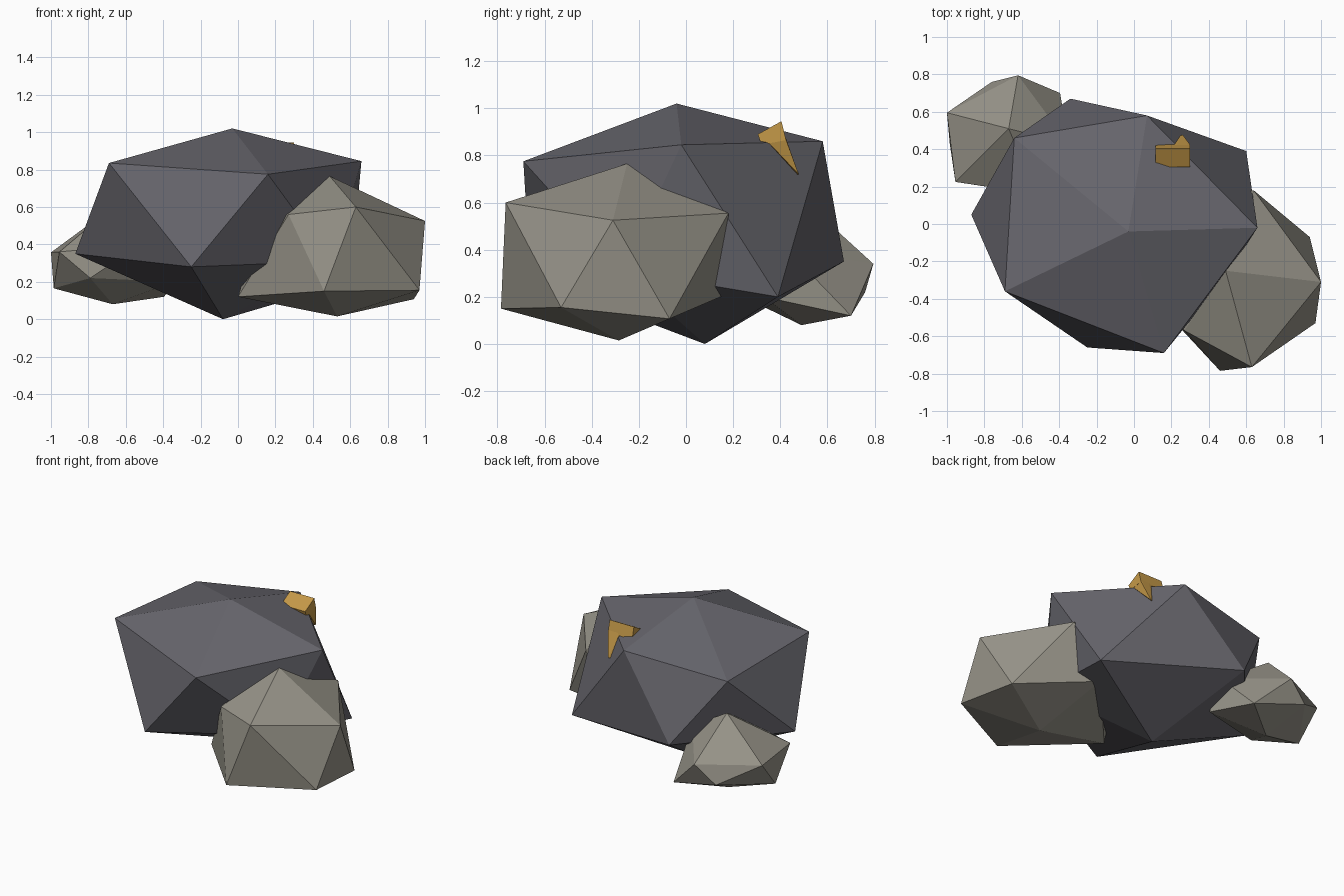
import bpy
import bmesh
from mathutils import Vector

default_cube = bpy.data.objects.get("Cube")
if default_cube:
    bpy.data.objects.remove(default_cube, do_unlink=True)


def make_material(name, red, green, blue):
    material = bpy.data.materials.new(name)
    material.use_nodes = True
    colour = (red, green, blue, 1)
    material.diffuse_color = colour
    shader = material.node_tree.nodes["Principled BSDF"]
    shader.inputs["Base Color"].default_value = colour
    shader.inputs["Roughness"].default_value = 0.9
    return material


def finish_object(bm, name, material):
    bmesh.ops.recalc_face_normals(bm, faces=bm.faces)
    mesh = bpy.data.meshes.new(name)
    bm.to_mesh(mesh)
    bm.free()
    mesh.materials.append(material)
    obj = bpy.data.objects.new(name, mesh)
    bpy.context.collection.objects.link(obj)
    return obj


def make_rock(name, material, peak, upper_ring, lower_ring, base):
    """Twenty-sided rock: a peak, two staggered rings of five corners and a base."""
    bm = bmesh.new()
    top = bm.verts.new(peak)
    bottom = bm.verts.new(base)
    upper = [bm.verts.new(corner) for corner in upper_ring]
    lower = [bm.verts.new(corner) for corner in lower_ring]
    count = len(upper)
    for i in range(count):
        following = (i + 1) % count
        bm.faces.new((top, upper[i], upper[following]))
        bm.faces.new((upper[i], lower[i], upper[following]))
        bm.faces.new((upper[following], lower[i], lower[following]))
        bm.faces.new((lower[i], bottom, lower[following]))
    return finish_object(bm, name, material)


def add_hull(bm, corners):
    """Closed convex lump around a handful of corners."""
    verts = [bm.verts.new(corner) for corner in corners]
    bmesh.ops.convex_hull(bm, input=verts)


dark_stone = make_material("dark slate stone", 0.135, 0.132, 0.152)
pale_stone = make_material("pale warm stone", 0.31, 0.295, 0.25)
gold = make_material("gold ore", 0.56, 0.32, 0.065)

# Main boulder
make_rock(
    "main_boulder", dark_stone,
    peak=(-.03, -.04, 1.02),
    upper_ring=[(.16, -.69, .775), (.66, -.02, .845), (.07, .58, .86),
                (-.64, .46, .79), (-.69, -.36, .835)],
    lower_ring=[(.5, -.27, .31), (.6, .39, .2), (-.34, .67, .35),
                (-.87, .05, .35), (-.25, -.66, .28)],
    base=(-.08, .08, 0),
)

# Medium rock at the front
make_rock(
    "front_rock", pale_stone,
    peak=(.49, -.25, .765),
    upper_ring=[(.63, -.765, .6), (1, -.31, .525), (.64, .18, .555),
                (.13, .02, .55), (.27, -.57, .56)],
    lower_ring=[(.97, -.53, .155), (.94, -.07, .107), (.42, .17, .21),
                (0, -.29, .12), (.46, -.785, .15)],
    base=(.53, -.285, .015),
)

# Small rock at the back
make_rock(
    "back_rock", pale_stone,
    peak=(-.67, .51, .6),
    upper_ring=[(-.955, .225, .36), (-.52, .16, .4), (-.35, .43, .4),
                (-.62, .795, .34), (-1, .595, .357)],
    lower_ring=[(-.79, .2, .22), (-.34, .33, .2), (-.395, .7, .12),
                (-.76, .76, .22), (-.985, .43, .165)],
    base=(-.67, .49, .08),
)

# Gold nugget: a slanted bar with a tapering spur running down the back
nugget = bmesh.new()
bar_section = [(.305, .89), (.405, .945), (.425, .865), (.32, .845)]
add_hull(nugget, [(x, y, z) for x in (.115, .3) for y, z in bar_section])
spur_root = [(.35, .855), (.4, .94), (.425, .865)]
spur_tip = [(.235, .465, .72), (.26, .478, .72)]
add_hull(nugget, [Vector((x, y, z)) for x in (.215, .299) for y, z in spur_root]
         + [Vector(corner) for corner in spur_tip])
finish_object(nugget, "gold_nugget", gold)
